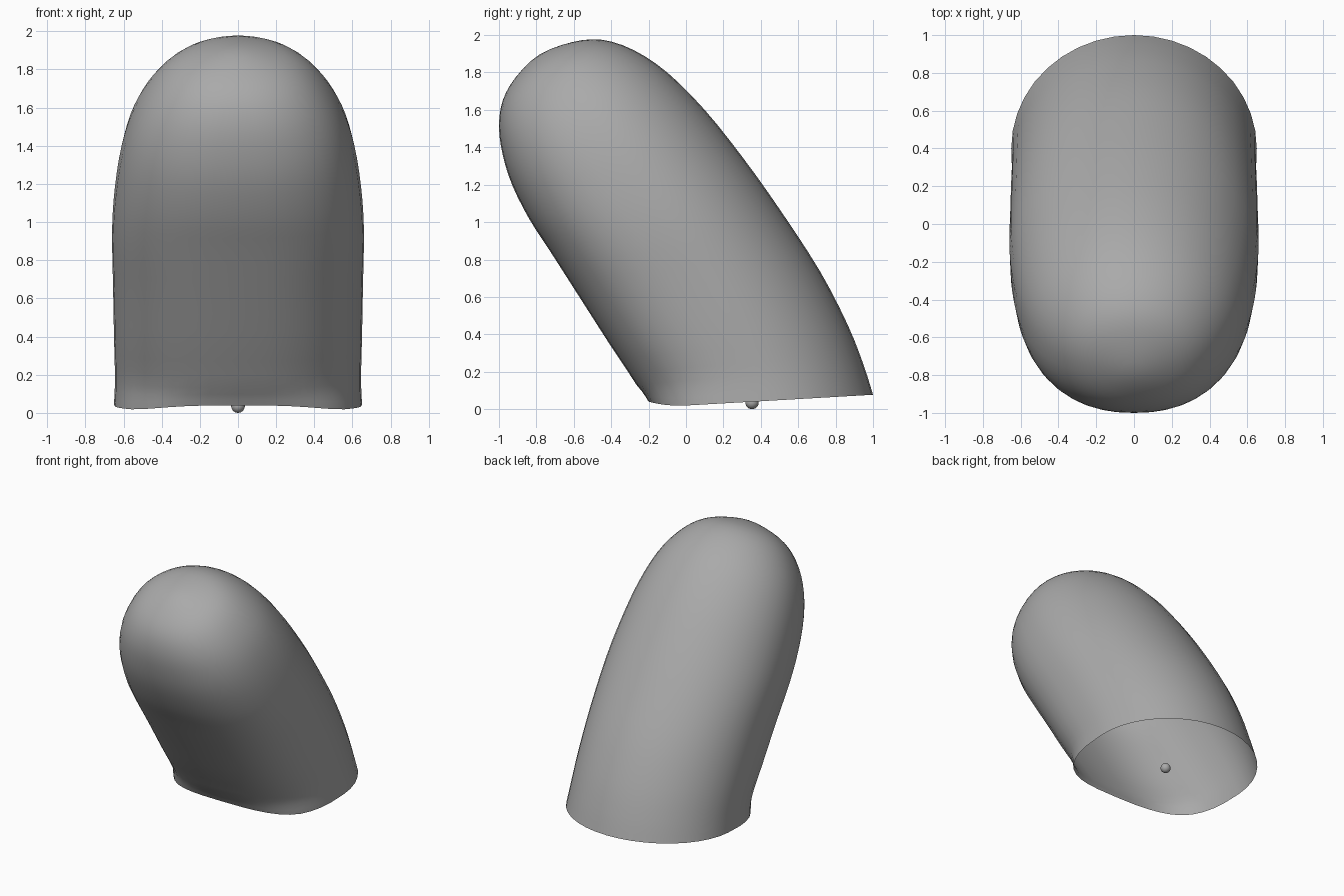
import bpy, bmesh, math

if "Cube" in bpy.data.objects:
    bpy.data.objects.remove(bpy.data.objects["Cube"])

# Side-profile stations: front y, front z, back y, back z, half width, front squareness
STATIONS = [
    (-0.20, 0.008, 1.00, 0.077, 0.65, 2.8),
    (-0.265, 0.13, 0.95, 0.235, 0.645, 2.5),
    (-0.41, 0.35, 0.865, 0.45, 0.65, 2.5),
    (-0.57, 0.60, 0.715, 0.74, 0.655, 2.5),
    (-0.73, 0.85, 0.50, 1.07, 0.66, 2.5),
    (-0.84, 1.02, 0.30, 1.35, 0.645, 2.45),
    (-0.93, 1.20, 0.10, 1.60, 0.61, 2.4),
    (-0.98, 1.36, -0.10, 1.80, 0.55, 2.35),
    (-1.00, 1.51, -0.28, 1.92, 0.46, 2.3),
    (-0.98, 1.65, -0.45, 1.975, 0.345, 2.2),
    (-0.91, 1.775, -0.61, 1.962, 0.20, 2.1),
    (-0.785, 1.895, -0.785, 1.895, 0.0, 2.0),
]
SIDES, STEPS = 40, 3

grey = bpy.data.materials.new("dark_grey")
grey.diffuse_color = (0.4, 0.4, 0.4, 1)
grey.use_nodes = True
grey.node_tree.nodes["Principled BSDF"].inputs["Base Color"].default_value = grey.diffuse_color


def catmull(p, t):
    a, b, c, d = p
    return 0.5 * (2*b + (c-a)*t + (2*a-5*b+4*c-d)*t*t + (3*b-a-3*c+d)*t**3)


def power(v, e):
    return math.copysign(abs(v)**e, v)


def link(name, bm):
    mesh = bpy.data.meshes.new(name)
    bm.to_mesh(mesh)
    bm.free()
    for f in mesh.polygons:
        f.use_smooth = True
    mesh.materials.append(grey)
    obj = bpy.data.objects.new(name, mesh)
    bpy.context.collection.objects.link(obj)
    return obj


# Leaning hollow shell: oval rings lofted up to a rounded end, open underneath
first = tuple(2*a - b for a, b in zip(STATIONS[0], STATIONS[1]))
fy, fz, by, bz, w, sq = STATIONS[-2]
pts = [first] + STATIONS + [(by, bz, fy, fz, -w, 2.0)]
bm = bmesh.new()
rings = []
n = len(STATIONS) - 1
for i in range(n * STEPS):
    seg, t = divmod(i, STEPS)
    fy, fz, by, bz, w, sq = [catmull(p, t / STEPS) for p in zip(*pts[seg:seg+4])]
    ring = []
    for k in range(SIDES):
        a = 2 * math.pi * k / SIDES
        c, s = math.cos(a), math.sin(a)
        if c > 1e-6:  # the front half is squarer than the back
            c, s = power(c, 2/sq), power(s, 2/sq)
        y = (fy+by)/2 - (by-fy)/2 * c
        z = (fz+bz)/2 - (bz-fz)/2 * c
        # raised lip at the front of the opening
        z += max(0, 1 - i/STEPS) * 0.8 * max(0, -y)**2
        ring.append(bm.verts.new((w * s, y, z)))
    rings.append(ring)
for r0, r1 in zip(rings, rings[1:]):
    for k in range(SIDES):
        j = (k+1) % SIDES
        bm.faces.new((r0[k], r0[j], r1[j], r1[k]))
tip = bm.verts.new((0, STATIONS[-1][0], STATIONS[-1][1]))
for k in range(SIDES):
    bm.faces.new((rings[-1][k], rings[-1][(k+1) % SIDES], tip))
bmesh.ops.recalc_face_normals(bm, faces=bm.faces)
link("leaning_shell", bm)

# Small ball in the middle of the opening
bm = bmesh.new()
bmesh.ops.create_uvsphere(bm, u_segments=24, v_segments=12, radius=0.036)
ball = link("base_ball", bm)
ball.location = (0, 0.353, 0.036)
